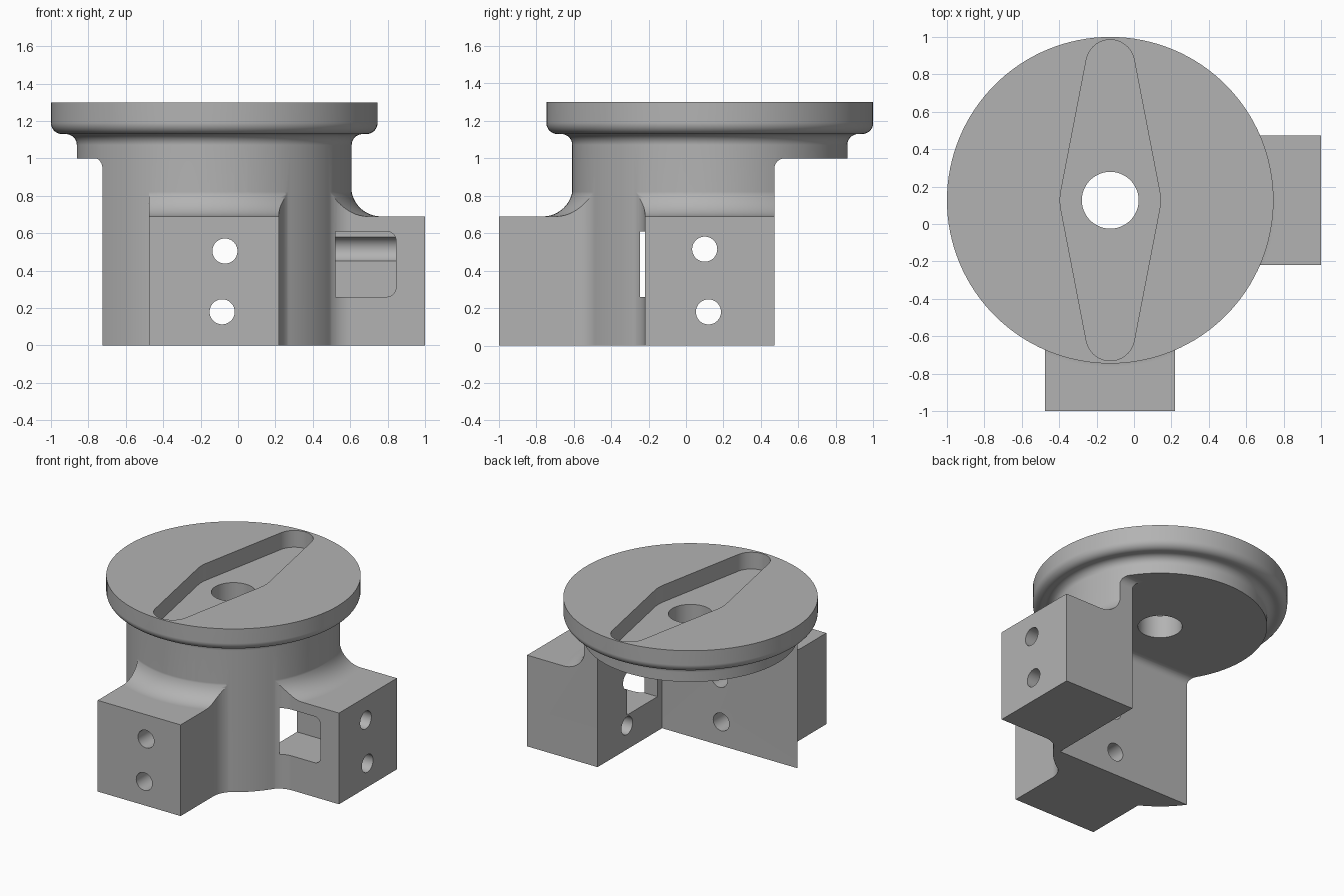
import bpy, bmesh
from math import sin, cos, pi, sqrt, atan2, asin, radians
from mathutils import Matrix

if "Cube" in bpy.data.objects:
    bpy.data.objects.remove(bpy.data.objects["Cube"], do_unlink=True)

AX, AY = -0.127, 0.127      # axis of the round column
NECK, DISC, SEG = 0.735, 0.873, 128

grey = bpy.data.materials.new("plain_grey")
grey.use_nodes = True
colour = (0.45, 0.45, 0.45, 1)
grey.diffuse_color = colour
grey.node_tree.nodes["Principled BSDF"].inputs["Base Color"].default_value = colour


def arc(cx, cy, r, a0, a1, n=12):
    """Points on an arc, angles in degrees."""
    angles = [radians(a0 + (a1 - a0) * i / n) for i in range(n + 1)]
    return [(cx + r * cos(a), cy + r * sin(a)) for a in angles]


def finish(name, bm):
    bmesh.ops.recalc_face_normals(bm, faces=bm.faces)
    mesh = bpy.data.meshes.new(name)
    bm.to_mesh(mesh)
    bm.free()
    mesh.materials.append(grey)
    obj = bpy.data.objects.new(name, mesh)
    bpy.context.collection.objects.link(obj)
    return obj


def prism(name, points, z0, z1, bevel=0, pick=None):
    """Extrude an outline upward, optionally rounding the picked edges."""
    bm = bmesh.new()
    face = bm.faces.new([bm.verts.new((x, y, z0)) for x, y in points])
    ext = bmesh.ops.extrude_face_region(bm, geom=[face])["geom"]
    bmesh.ops.translate(bm, vec=(0, 0, z1 - z0),
                        verts=[g for g in ext if isinstance(g, bmesh.types.BMVert)])
    if bevel:
        edges = [e for e in bm.edges if pick(e.verts[0].co, e.verts[1].co)]
        bmesh.ops.bevel(bm, geom=edges, offset=bevel, segments=8,
                        profile=0.5, affect='EDGES')
    return finish(name, bm)


def lathe(name, profile):
    """Closed solid turned about the column axis from (radius, z) points."""
    bm = bmesh.new()
    rings = [[bm.verts.new((AX + r * cos(2 * pi * i / SEG), AY + r * sin(2 * pi * i / SEG), z))
              for i in range(SEG)] for r, z in profile]
    for a, b in zip(rings, rings[1:]):
        for i in range(SEG):
            j = (i + 1) % SEG
            bm.faces.new((a[i], a[j], b[j], b[i]))
    bm.faces.new(rings[0])
    bm.faces.new(rings[-1])
    return finish(name, bm)


def rod(name, r, length, centre, axis):
    bm = bmesh.new()
    turn = {'X': Matrix.Rotation(pi / 2, 4, 'Y'), 'Y': Matrix.Rotation(pi / 2, 4, 'X'),
            'Z': Matrix.Identity(4)}[axis]
    bmesh.ops.create_cone(bm, cap_ends=True, segments=48, radius1=r, radius2=r,
                          depth=length, matrix=Matrix.Translation(centre) @ turn)
    return finish(name, bm)


def combine(target, tool, operation):
    mod = target.modifiers.new("cut", 'BOOLEAN')
    mod.operation, mod.solver, mod.object = operation, 'EXACT', tool
    bpy.context.view_layer.objects.active = target
    bpy.ops.object.modifier_apply(modifier=mod.name)
    bpy.data.objects.remove(tool, do_unlink=True)


# Column with flared, rounded disc on top
body = lathe("bracket_body", [(NECK, -0.1)]
             + arc(NECK + 0.058, 1.072, 0.058, 180, 90)
             + arc(DISC - 0.06, 1.19, 0.06, -90, 0) + [(DISC, 1.3)])

# Two arms, each with a vertical fillet on the inner side and a turned fillet on top
FIL, ROOT = 0.16, NECK - 0.003


def arm(name, outer):
    cx = 0.22 + FIL
    cy = AY - sqrt((ROOT + FIL) ** 2 - (cx - AX) ** 2)
    end = atan2(AY - cy, AX - cx) * 180 / pi
    return ([(outer, -1), (0.22, -1)] + arc(cx, cy, FIL, 180, end)
            + [(0.1, -0.1), (outer, -0.1)])


front = arm("front_arm", -0.475)
side = [(-y, -x) for x, y in arm("side_arm", -0.56)]
for name, outline in (("front_arm", front), ("side_arm", side)):
    block = prism(name, outline, -0.1, 0.9)
    limit = lathe("arm_limit", [(1.6, -0.2), (1.6, 0.69)]
                  + arc(ROOT + FIL, 0.69 + FIL, FIL, -90, -180) + [(ROOT, 1.0)])
    combine(block, limit, 'INTERSECT')
    combine(body, block, 'UNION')

# Corner recess below the disc, its ceiling rounded into the walls
combine(body, prism("recess", [(0.41, -0.30), (0.41, 0.472), (1.5, 0.472), (1.5, 1.5),
                               (-1.5, 1.5), (-1.5, -0.30)], -0.3, 1.0, 0.055,
                    lambda a, b: a.z > 0.9 and b.z > 0.9), 'DIFFERENCE')
square = [(-2, -2), (2, -2), (2, 2), (-2, 2)]
combine(body, prism("base_trim", square, -0.5, 0), 'DIFFERENCE')

# Pointer-shaped slot in the top: wide hub tapering to two round ends
HUB, TIP, REACH = 0.268, 0.13, 0.728
tilt = asin((HUB - TIP) / REACH) * 180 / pi
slot = (arc(AX, AY, HUB, -tilt, tilt, 6) + arc(AX, AY + REACH, TIP, tilt, 180 - tilt, 24)
        + arc(AX, AY, HUB, 180 - tilt, 180 + tilt, 6)
        + arc(AX, AY - REACH, TIP, 180 + tilt, 360 - tilt, 24))
combine(body, prism("slot", slot, 1.173, 1.5), 'DIFFERENCE')
combine(body, rod("bore", 0.152, 1.0, (AX, AY, 1.2), 'Z'), 'DIFFERENCE')

# Pocket through the side arm, opening to the front and into the recess
pocket = [(0.3, -0.245), (0.845, -0.245), (0.845, 0.12), (0.3, 0.12)]
combine(body, prism("pocket", pocket, 0.26, 0.61, 0.05,
                    lambda a, b: min(a.x, b.x) > 0.8 and abs(a.z - b.z) < 0.01), 'DIFFERENCE')

# Bolt holes through both arms
for centre, axis in (((0.75, 0.10, 0.515), 'X'), ((0.75, 0.12, 0.18), 'X'),
                     ((-0.07, -0.65, 0.505), 'Y'), ((-0.085, -0.65, 0.18), 'Y')):
    combine(body, rod("bolt_hole", 0.067, 0.9, centre, axis), 'DIFFERENCE')

# Smooth curved walls, crisp edges
bpy.ops.object.select_all(action='DESELECT')
body.select_set(True)
bpy.context.view_layer.objects.active = body
bpy.ops.object.shade_smooth_by_angle(angle=radians(30))
weighted = body.modifiers.new("even_normals", 'WEIGHTED_NORMAL')
weighted.keep_sharp = True
